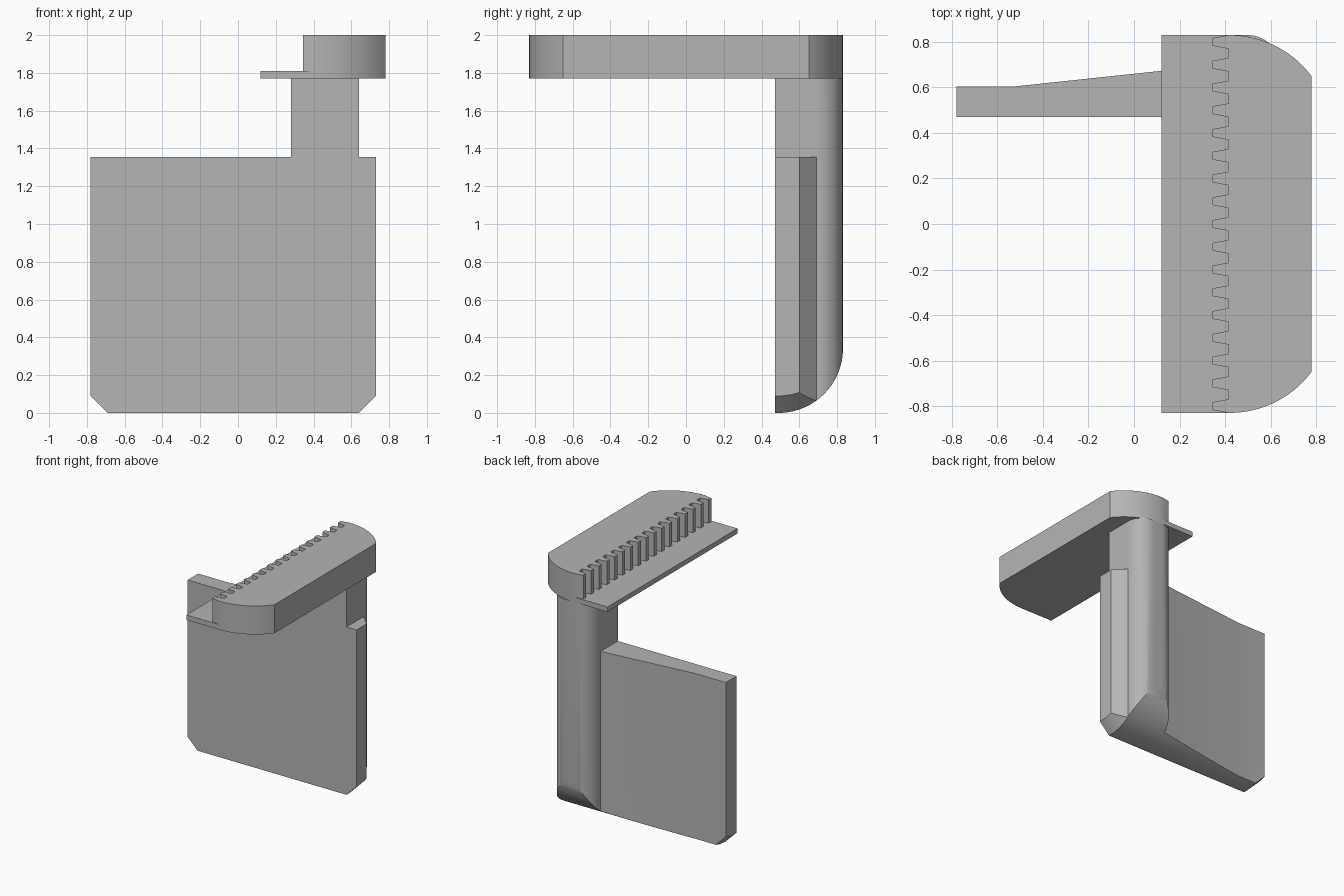
import bpy
import bmesh
from math import sin, cos, pi, sqrt, radians

cube = bpy.data.objects.get("Cube")
if cube:
    bpy.data.objects.remove(cube, do_unlink=True)

grey = bpy.data.materials.new("plain_grey")
grey.use_nodes = True
grey.diffuse_color = (0.46, 0.46, 0.46, 1)
grey.node_tree.nodes["Principled BSDF"].inputs["Base Color"].default_value = grey.diffuse_color


def add_object(name, bm):
    bmesh.ops.recalc_face_normals(bm, faces=bm.faces)
    mesh = bpy.data.meshes.new(name)
    bm.to_mesh(mesh)
    bm.free()
    mesh.materials.append(grey)
    obj = bpy.data.objects.new(name, mesh)
    bpy.context.collection.objects.link(obj)
    return obj


def loft(name, rings):
    """Capped solid through matching closed rings of points."""
    bm = bmesh.new()
    loops = [[bm.verts.new(p) for p in ring] for ring in rings]
    n = len(loops[0])
    for a, b in zip(loops, loops[1:]):
        for i in range(n):
            j = (i + 1) % n
            bm.faces.new((a[i], a[j], b[j], b[i]))
    bm.faces.new(loops[0])
    bm.faces.new(loops[-1])
    return add_object(name, bm)


def prism(name, plan, low, high):
    return loft(name, [[(x, y, z) for x, y in plan] for z in (low, high)])


def arc(cx, cy, r, start, end, steps=16):
    angles = [start + (end - start) * i / steps for i in range(steps + 1)]
    return [(cx + r * cos(a), cy + r * sin(a)) for a in angles]


FRONT, BACK, UNDER = 0.47, 0.83, 1.77

# Head: toothed inner edge, rounded ends
end_arc = arc(0.42, 0.38, 0.45, pi / 2, math_end := 0.6435, 20)
head_plan = [(x, -y) for x, y in end_arc] + end_arc[::-1]
for k in range(17):
    y = 0.8 - 0.1 * k
    head_plan += [(0.415, y + 0.03), (0.345, y + 0.017),
                  (0.345, y - 0.017), (0.415, y - 0.03)]
# drop the doubled points where the teeth meet the end arcs
head_plan = head_plan[:41] + head_plan[41:]
head = prism("toothed_head", head_plan, UNDER, 2.0)

# Thin ledge beside the teeth
ledge = prism("ledge", [(0.12, -BACK), (0.42, -BACK), (0.42, BACK), (0.12, BACK)],
              UNDER, 1.81)

# Post with rounded back corners
post_plan = [(0.28, FRONT), (0.64, FRONT)]
post_plan += arc(0.50, 0.69, 0.14, 0, pi / 2) + arc(0.42, 0.69, 0.14, pi / 2, pi)
post = prism("post", post_plan, -0.1, UNDER)

# Tapered blade and narrow fin on either side of the post
blade = prism("blade", [(-0.78, FRONT), (0.28, FRONT), (0.28, 0.69),
                        (-0.52, 0.605), (-0.78, 0.605)], -0.1, 1.355)
fin = prism("fin", [(0.64, FRONT), (0.73, FRONT), (0.73, 0.60), (0.64, 0.69)],
            -0.1, 1.355)

# Envelope giving the rounded underside and clipped lower corners
underside = [(0.4, 0)] + arc(0.49, 0.341, 0.341, -pi / 2, 0, 24)
rings = []
for x, lift in ((-0.80, 0.11), (-0.69, 0), (0.64, 0), (0.75, 0.11)):
    rings.append([(x, y, z + lift) for y, z in underside]
                 + [(x, 0.831, 1.9), (x, 0.4, 1.9)])
envelope = loft("underside_cutter", rings)
envelope.hide_render = True
for part in (post, blade, fin):
    mod = part.modifiers.new("round_underside", "BOOLEAN")
    mod.operation = "INTERSECT"
    mod.solver = "EXACT"
    mod.object = envelope
bpy.context.view_layer.update()
for part in (post, blade, fin):
    graph = bpy.context.evaluated_depsgraph_get()
    result = bpy.data.meshes.new_from_object(part.evaluated_get(graph))
    part.modifiers.clear()
    part.data = result
bpy.data.objects.remove(envelope, do_unlink=True)

# Smooth the curves, keep the corners crisp
bpy.ops.object.select_all(action="DESELECT")
for part in (head, ledge, post, blade, fin):
    part.select_set(True)
    bpy.context.view_layer.objects.active = part
bpy.ops.object.shade_smooth_by_angle(angle=radians(25))
